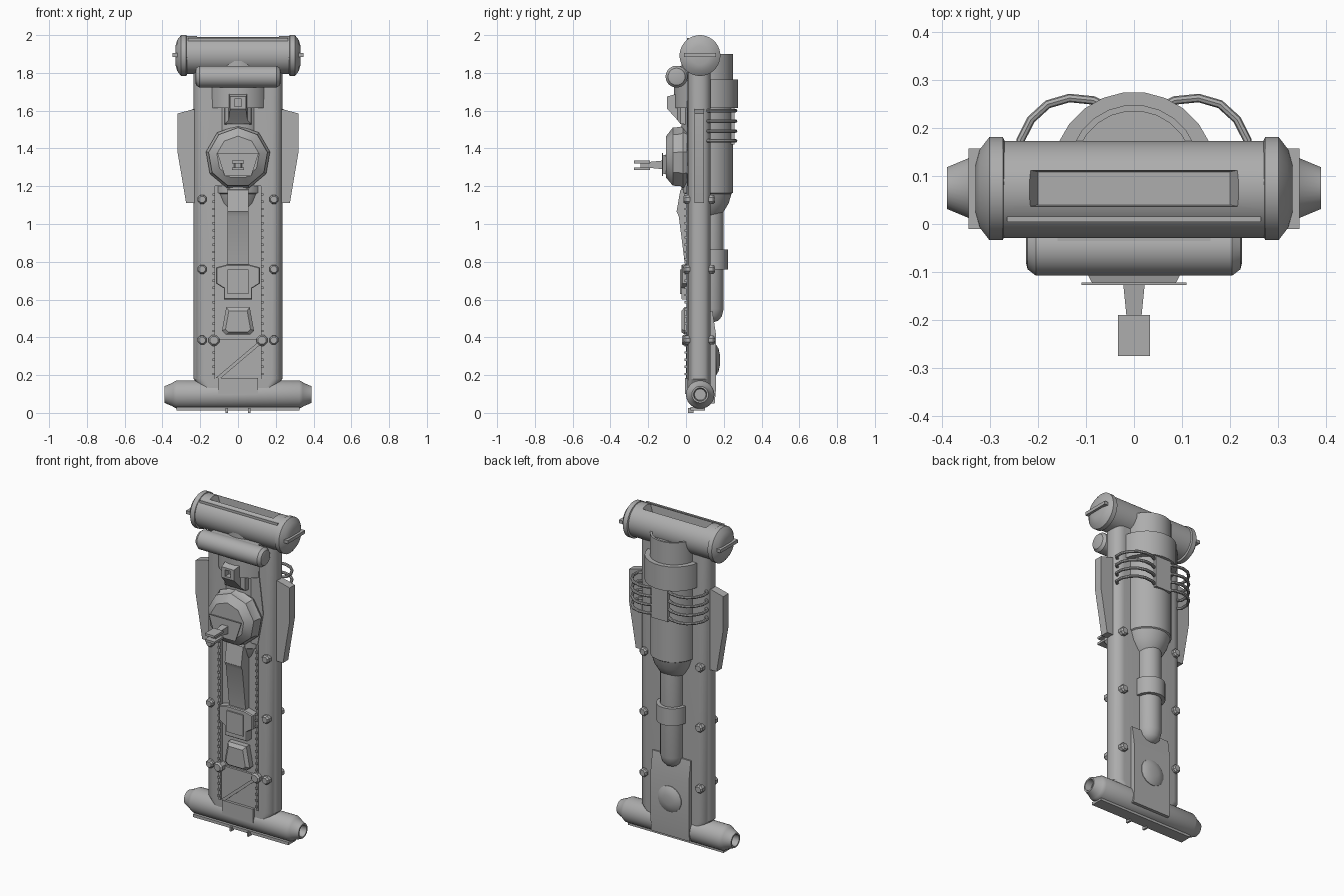
import bpy, bmesh, math
from mathutils import Vector

if "Cube" in bpy.data.objects:
    bpy.data.objects.remove(bpy.data.objects["Cube"], do_unlink=True)

grey = bpy.data.materials.new("plain_grey")
grey.use_nodes = True
GREY = (0.42, 0.42, 0.42, 1)
grey.diffuse_color = GREY
grey.node_tree.nodes["Principled BSDF"].inputs["Base Color"].default_value = GREY
parts = []


def finish(name, bm):
    bmesh.ops.recalc_face_normals(bm, faces=bm.faces)
    mesh = bpy.data.meshes.new(name)
    bm.to_mesh(mesh)
    bm.free()
    mesh.materials.append(grey)
    ob = bpy.data.objects.new(name, mesh)
    bpy.context.collection.objects.link(ob)
    parts.append(ob)
    return ob


def skin(name, rings):
    """Closed solid through a list of equal-length point loops."""
    bm = bmesh.new()
    loops = [[bm.verts.new(p) for p in ring] for ring in rings]
    for a, b in zip(loops, loops[1:]):
        for i in range(len(a)):
            j = (i + 1) % len(a)
            bm.faces.new((a[i], a[j], b[j], b[i]))
    bm.faces.new(loops[0])
    bm.faces.new(loops[-1][::-1])
    return finish(name, bm)


def prism(name, outline, *levels):
    """Outline in (x, z) carried through (y, scale) levels."""
    cx = sum(p[0] for p in outline) / len(outline)
    cz = sum(p[1] for p in outline) / len(outline)
    return skin(name, [[(cx + (x - cx) * s, y, cz + (z - cz) * s) for x, z in outline]
                       for y, s in levels])


def rect(x0, x1, z0, z1):
    return [(x0, z0), (x1, z0), (x1, z1), (x0, z1)]


def box(name, x0, x1, y0, y1, z0, z1):
    return prism(name, rect(x0, x1, z0, z1), (y0, 1), (y1, 1))


def lathe(name, profile, centre, axis, seg=32):
    """Profile of (radius, distance along axis) turned about x, y or z."""
    rings = []
    for r, t in profile:
        ring = []
        for i in range(seg):
            a = math.tau * (i + 0.5) / seg
            u, v = r * math.cos(a), r * math.sin(a)
            p = {"x": (t, u, v), "y": (u, t, v), "z": (u, v, t)}[axis]
            ring.append(Vector(p) + Vector(centre))
        rings.append(ring)
    return skin(name, rings)


def symmetric(half):
    return [(r, -t) for r, t in half[::-1]] + half


def cut(ob, cutter):
    mod = ob.modifiers.new("cut", "BOOLEAN")
    mod.operation, mod.object, mod.solver = "DIFFERENCE", cutter, "EXACT"
    bpy.context.view_layer.objects.active = ob
    bpy.ops.object.modifier_apply(modifier=mod.name)
    parts.remove(cutter)
    bpy.data.objects.remove(cutter, do_unlink=True)


# Main body: slab with rounded long edges and a shallow front channel
section = []
for sx, sy, start in ((1, 1, 0), (-1, 1, 90), (-1, -1, 180), (1, -1, 270)):
    for k in range(7):
        a = math.radians(start + 15 * k)
        section.append((sx * 0.18 + 0.055 * math.cos(a), 0.07 + sy * 0.006 + 0.055 * math.sin(a)))
body = skin("body", [[(x * s, y, z) for x, y in section]
                     for z, s in ((0.1, 0.8), (0.14, 0.86), (0.18, 1), (1.85, 1))])
cut(body, box("channel_cutter", -0.122, 0.122, -0.1, 0.025, 0.18, 1.22))

# Top drum with recessed slot, end caps, end bars and a front rib
drum = lathe("top_drum", symmetric([(0.101, 0.28)]), (0, 0.072, 1.895), "x", 48)
slot = rect(-0.22, 0.22, 0.036, 0.113)
floor = rect(-0.2, 0.2, 0.04, 0.109)
cut(drum, skin("slot_cutter", [[(x, y, 1.945) for x, y in floor], [(x, y, 2.0) for x, y in slot],
                               [(x, y, 2.1) for x, y in slot]]))
for side, s in (("left", 1), ("right", -1)):
    cap = [(0.1, 0.27), (0.108, 0.274), (0.108, 0.302), (0.082, 0.322), (0.05, 0.331)]
    lathe(side + "_drum_cap", [(r, s * t) for r, t in cap], (0, 0.074, 1.892), "x", 32)
    box(side + "_cap_bar", s * 0.3, s * 0.346, -0.01, 0.158, 1.884, 1.904)
box("drum_rib", -0.265, 0.265, 0.004, 0.016, 1.95, 1.984)

# Front roller and its backing plate
lathe("front_roller", symmetric([(0.058, 0.205), (0.045, 0.222), (0.03, 0.226)]),
      (0, -0.05, 1.78), "x", 32)
box("roller_mount", -0.16, 0.16, -0.045, 0.03, 1.76, 1.836)

# Bottom drum with hollow nozzles and lower lip
lathe("bottom_drum", symmetric([(0.03, 0.35), (0.035, 0.39), (0.044, 0.39), (0.062, 0.347),
                                (0.066, 0.343), (0.075, 0.325)][::-1]), (0, 0.075, 0.097), "x", 32)
box("bottom_lip", -0.325, 0.325, 0.025, 0.1, 0.012, 0.03)
for s in (-1, 1):
    box("lip_tab", s * 0.06 - 0.006, s * 0.06 + 0.006, 0.01, 0.04, 0, 0.025)
box("lower_front_plate", -0.105, 0.105, -0.004, 0.06, 0.1, 0.185)

# Side wings
for side, s in (("left", 1), ("right", -1)):
    wing = [(0.22, 1.61), (0.245, 1.605), (0.32, 1.585), (0.32, 1.38), (0.275, 1.112), (0.22, 1.112)]
    prism(side + "_wing", [(s * x, z) for x, z in wing], (0.045, 1), (0.095, 1))

# Front upper panel and hollow frustum block
prism("upper_panel", [(-0.125, 1.75), (0.125, 1.75), (0.168, 1.4), (0.13, 1.2), (-0.13, 1.2),
                      (-0.168, 1.4)], (0.03, 1), (0.004, 1))


def raised(y, hx, z0, z1):
    return [(x, y, z) for x, z in rect(-hx, hx, z0, z1)]


skin("sensor_block", [raised(0.02, 0.075, 1.525, 1.71), raised(-0.03, 0.07, 1.53, 1.705),
                      raised(-0.045, 0.05, 1.55, 1.69), raised(-0.1, 0.042, 1.61, 1.675),
                      raised(-0.1, 0.018, 1.622, 1.662), raised(-0.06, 0.018, 1.622, 1.662)])

# Nine-sided turret and barrel
nine = [(0.172 * math.cos(math.radians(90 + 40 * k)), 1.352 + 0.172 * math.sin(math.radians(90 + 40 * k)))
        for k in range(9)]
prism("turret", nine, (0.02, 0.9), (-0.015, 1), (-0.03, 0.94), (-0.07, 0.92), (-0.105, 0.66))
trap = [(-0.11, 1.375), (0.11, 1.375), (0.07, 1.255), (-0.07, 1.255)]
prism("turret_core", trap, (-0.09, 0.95), (-0.122, 0.8))
prism("turret_plate", trap, (-0.122, 1), (-0.127, 1))
prism("barrel", rect(-0.025, 0.025, 1.288, 1.338), (-0.1, 1), (-0.2, 0.6))
for z in (1.29, 1.326):
    box("muzzle_plate", -0.033, 0.033, -0.276, -0.19, z - 0.005, z + 0.009)
box("muzzle_core", -0.016, 0.016, -0.24, -0.19, 1.29, 1.33)

# Channel fittings: sloped housing, stepped box, small hatch, diagonal brace
wedge = [(0.03, 1.2), (-0.03, 1.18), (-0.05, 1.065), (-0.038, 1.04), (-0.004, 0.77), (0.03, 0.77)]
skin("sloped_housing", [[(x, y, z) for y, z in wedge] for x in (-0.056, 0.056)])
step = [(-0.075, 0.6), (0.075, 0.6), (0.075, 0.66), (0.116, 0.685), (0.116, 0.77), (0.06, 0.785),
        (-0.06, 0.785), (-0.116, 0.77), (-0.116, 0.685), (-0.075, 0.66)]
prism("stepped_box", step, (0.03, 1), (-0.018, 1), (-0.024, 0.95))
box("stepped_box_lid", -0.055, 0.055, -0.032, 0, 0.63, 0.76)
hatch = [(-0.062, 0.56), (0.062, 0.56), (0.085, 0.435), (0.065, 0.415), (-0.065, 0.415), (-0.085, 0.435)]
prism("small_hatch", hatch, (0.03, 1), (-0.008, 1), (-0.024, 0.78))
box("lower_panel", -0.122, 0.122, 0.012, 0.03, 0.18, 0.39)
prism("diagonal_brace", [(-0.118, 0.185), (-0.09, 0.185), (0.122, 0.365), (0.122, 0.388)],
      (0.02, 1), (0.0, 1))
for s in (-1, 1):
    box("channel_rail", s * 0.128 - 0.006, s * 0.128 + 0.006, 0.002, 0.03, 0.18, 1.2)
    for k in range(26):
        z = 0.2 + k * 0.038
        box("rail_tooth", s * 0.128 - 0.006, s * 0.128 + 0.006, -0.008, 0.005, z, z + 0.012)

# Bolts, front and back
for s in (-1, 1):
    for z in (0.385, 0.76, 1.13):
        for face, y, d in (("front", 0.012, -1), ("back", 0.128, 1)):
            lathe(face + "_bolt", [(0.026, y - d * 0.01), (0.026, y + d * 0.016), (0.018, y + d * 0.026)],
                  (s * 0.19, 0, z), "y", 8)
    lathe("large_bolt", [(0.031, 0.03), (0.031, -0.012), (0.022, -0.022)], (s * 0.127, 0, 0.385), "y", 8)

# Rear tank, collar and pipe
lathe("rear_tank", [(0.065, 1.04), (0.085, 1.06), (0.115, 1.11), (0.13, 1.16), (0.137, 1.165), (0.137, 1.9),
                    (0.124, 1.9), (0.124, 1.87)], (0, 0.112, 0), "z", 24)
lathe("tank_collar", [(0.13, 1.615), (0.17, 1.615), (0.17, 1.765), (0.13, 1.765)], (0, 0.106, 0), "z", 24)
lathe("rear_pipe", [(0.012, 0.478), (0.04, 0.488), (0.06, 0.51), (0.07, 0.55), (0.07, 1.1)],
      (0, 0.13, 0), "z", 24)
lathe("pipe_collar", [(0.065, 0.76), (0.09, 0.76), (0.09, 0.865), (0.065, 0.865)], (0, 0.132, 0), "z", 24)
box("coil_block", -0.055, 0.055, 0.2, 0.257, 1.42, 1.62)

# Coil loops reaching from the tank to the body edges
path = [(0.04, 0.235), (0.085, 0.258), (0.135, 0.263), (0.18, 0.25), (0.215, 0.218), (0.237, 0.175),
        (0.237, 0.13), (0.2, 0.1)]
for s in (-1, 1):
    for z in (1.44, 1.492, 1.545, 1.6):
        rings = []
        for i, (x, y) in enumerate(path):
            a, b = path[max(i - 1, 0)], path[min(i + 1, len(path) - 1)]
            n = Vector((b[1] - a[1], a[0] - b[0])).normalized()
            rings.append([(s * (x + n.x * 0.009 * math.cos(t)), y + n.y * 0.009 * math.cos(t),
                           z + 0.009 * math.sin(t)) for t in (math.tau * k / 8 for k in range(8))])
        skin("coil_loop", rings)

# Rear lower plate with dome
outline = [(0.1, 0.05), (0.152, 0.05), (0.158, 0.12), (0.158, 0.42), (0.14, 0.54), (0.1, 0.54)]
skin("rear_plate", [[(x, y, z) for y, z in outline] for x in (-0.13, 0.13)])
lathe("rear_dome", [(0.082, 0.15), (0.08, 0.161), (0.062, 0.172), (0.03, 0.179)], (0, 0, 0.28), "y", 16)

# Smooth rounded parts while keeping hard edges
bpy.ops.object.select_all(action="DESELECT")
for ob in parts:
    ob.select_set(True)
bpy.context.view_layer.objects.active = parts[0]
bpy.ops.object.shade_smooth_by_angle(angle=math.radians(30))
